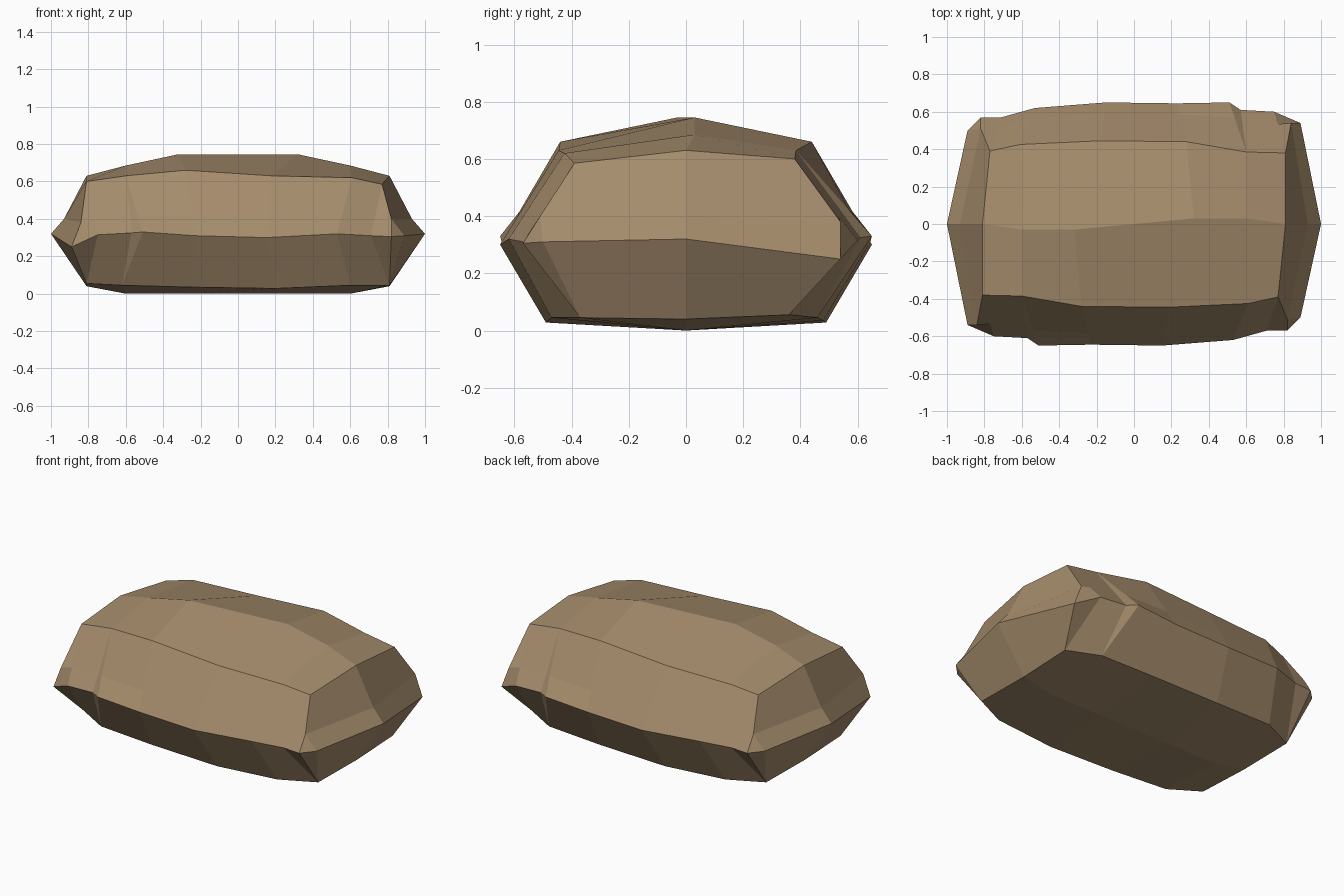
import bpy, bmesh
from mathutils import Vector

if "Cube" in bpy.data.objects:
    bpy.data.objects.remove(bpy.data.objects["Cube"])

# Front half of the boulder as columns; each ring is listed left to right.
# The back half is the same half turned 180 degrees about z.
girdle = [(-.89, -.54, .25), (-.75, -.60, .315), (-.57, -.61, .325), (-.51, -.65, .33),
          (-.23, -.645, .31), (.15, -.65, .30), (.53, -.62, .32), (.71, -.57, .31),
          (.82, -.57, .305), (.89, -.50, .31), (1, 0, .32)]
shoulder = [(-.81, -.38, .60), (-.60, -.385, .63), (-.28, -.44, .66), (.18, -.445, .63),
            (.61, -.425, .62), (.77, -.39, .585), (.81, 0, .63)]
ridge = [(-.81, 0, .63), (-.60, -.03, .685), (-.32, -.03, .745), (.32, .03, .745),
         (.60, .03, .685), (.81, 0, .63), (.81, 0, .63)]
foot = [(-.81, -.36, .055), (-.62, -.46, .045), (-.25, -.48, .035), (.20, -.49, .028),
        (.60, -.47, .045), (.81, -.37, .045), (.81, 0, .04)]
keel = [(-.81, 0, .04), (-.60, 0, 0), (-.25, 0, 0), (.25, 0, 0),
        (.60, 0, 0), (.81, 0, .04), (.81, 0, .04)]
# which of the 7 coarse points each of the 11 girdle columns joins
joins = [0, 0, 1, 1, 2, 3, 4, 5, 5, 5, 6]


def spread(ring):
    return [ring[j] for j in joins]


def whole(ring):
    return ring + [(-x, -y, z) for x, y, z in ring]


# Slight crease above the girdle, pinched in at the ends
crease = [tuple(Vector(a).lerp(Vector(b), .3)) for a, b in zip(girdle, spread(shoulder))]
crease[0] = (-.84, -.54, .38)
crease[8] = crease[9] = (.82, -.51, .40)
crease[10] = (.93, 0, .40)

rings = [whole(r) for r in (spread(keel), spread(foot), girdle, crease,
                            spread(shoulder), spread(ridge))]

# Skin the rings, sharing one vertex per distinct position
bm = bmesh.new()
cache = {}


def vert(co):
    key = tuple(round(c, 3) + 0.0 for c in co)
    if key not in cache:
        cache[key] = bm.verts.new(key)
    return cache[key]


n = len(rings[0])
for low, high in zip(rings, rings[1:]):
    for i in range(n):
        k = (i + 1) % n
        corners = []
        for co in (low[i], low[k], high[k], high[i]):
            v = vert(co)
            if v not in corners:
                corners.append(v)
        if len(corners) > 2 and not bm.faces.get(corners):
            bm.faces.new(corners)
bmesh.ops.recalc_face_normals(bm, faces=bm.faces[:])

mesh = bpy.data.meshes.new("boulder")
bm.to_mesh(mesh)
bm.free()
stone = bpy.data.materials.new("tan stone")
stone.diffuse_color = (.376, .262, .150, 1)
stone.use_nodes = True
stone.node_tree.nodes["Principled BSDF"].inputs["Base Color"].default_value = stone.diffuse_color
mesh.materials.append(stone)
boulder = bpy.data.objects.new("boulder", mesh)
bpy.context.collection.objects.link(boulder)
